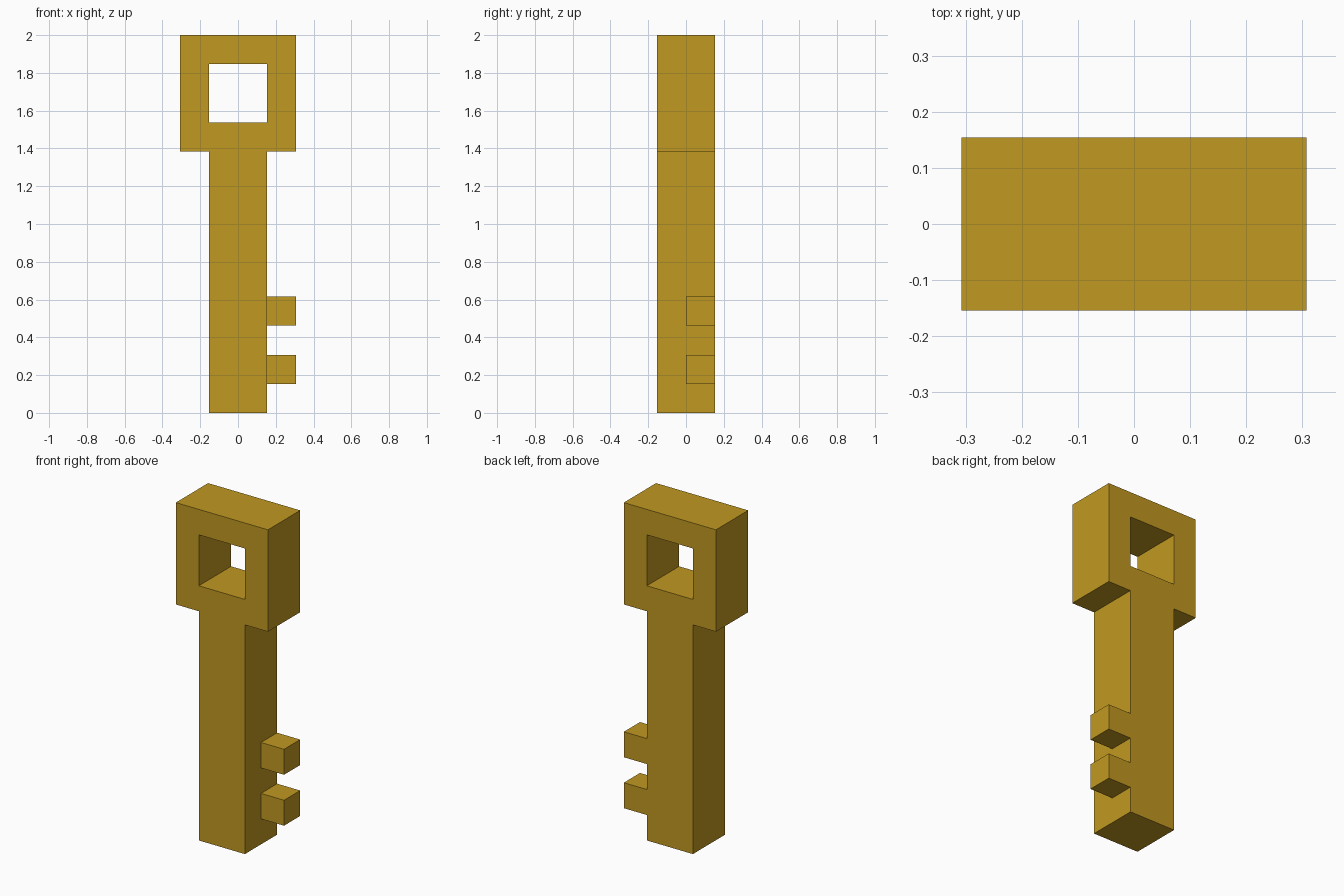
import bpy
import bmesh

if "Cube" in bpy.data.objects:
    bpy.data.objects.remove(bpy.data.objects["Cube"])

U = 2 / 13  # one block of the design grid

brass = bpy.data.materials.new("brass_gold")
brass.diffuse_color = (0.527, 0.314, 0.015, 1)
brass.use_nodes = True
brass.node_tree.nodes["Principled BSDF"].inputs["Base Color"].default_value = brass.diffuse_color


def add_object(name, bm):
    bmesh.ops.recalc_face_normals(bm, faces=bm.faces)
    mesh = bpy.data.meshes.new(name)
    bm.to_mesh(mesh)
    bm.free()
    mesh.materials.append(brass)
    obj = bpy.data.objects.new(name, mesh)
    bpy.context.collection.objects.link(obj)
    return obj


def box(name, lo, hi):
    """Box between two corners given in grid blocks."""
    bm = bmesh.new()
    bmesh.ops.create_cube(bm, size=1)
    for v in bm.verts:
        v.co = [(a + (b - a) * (c + 0.5)) * U for a, b, c in zip(lo, hi, v.co)]
    return add_object(name, bm)


def square_frame(name, outer, inner, depth, centre_z):
    """Square ring facing the front, sizes are half widths in blocks."""
    bm = bmesh.new()
    corners = [(-1, -1), (1, -1), (1, 1), (-1, 1)]
    # section loops: outer front, inner front, inner back, outer back
    section = [(outer, -depth), (inner, -depth), (inner, depth), (outer, depth)]
    rings = [[bm.verts.new((x * r * U, y * U, (centre_z + z * r) * U))
              for x, z in corners] for r, y in section]
    for i in range(4):
        a, b = rings[i], rings[(i + 1) % 4]
        for j in range(4):
            k = (j + 1) % 4
            bm.faces.new((a[j], a[k], b[k], b[j]))
    return add_object(name, bm)


# Handle with its square hole
square_frame("key_handle", 2, 1, 1, 11)

# Long shaft
box("key_shaft", (-1, -1, 0), (1, 1, 9))

# Two teeth on the rear half of the right side
for label, z in (("lower", 1), ("upper", 3)):
    box(label + "_tooth", (1, 0, z), (2, 1, z + 1))
